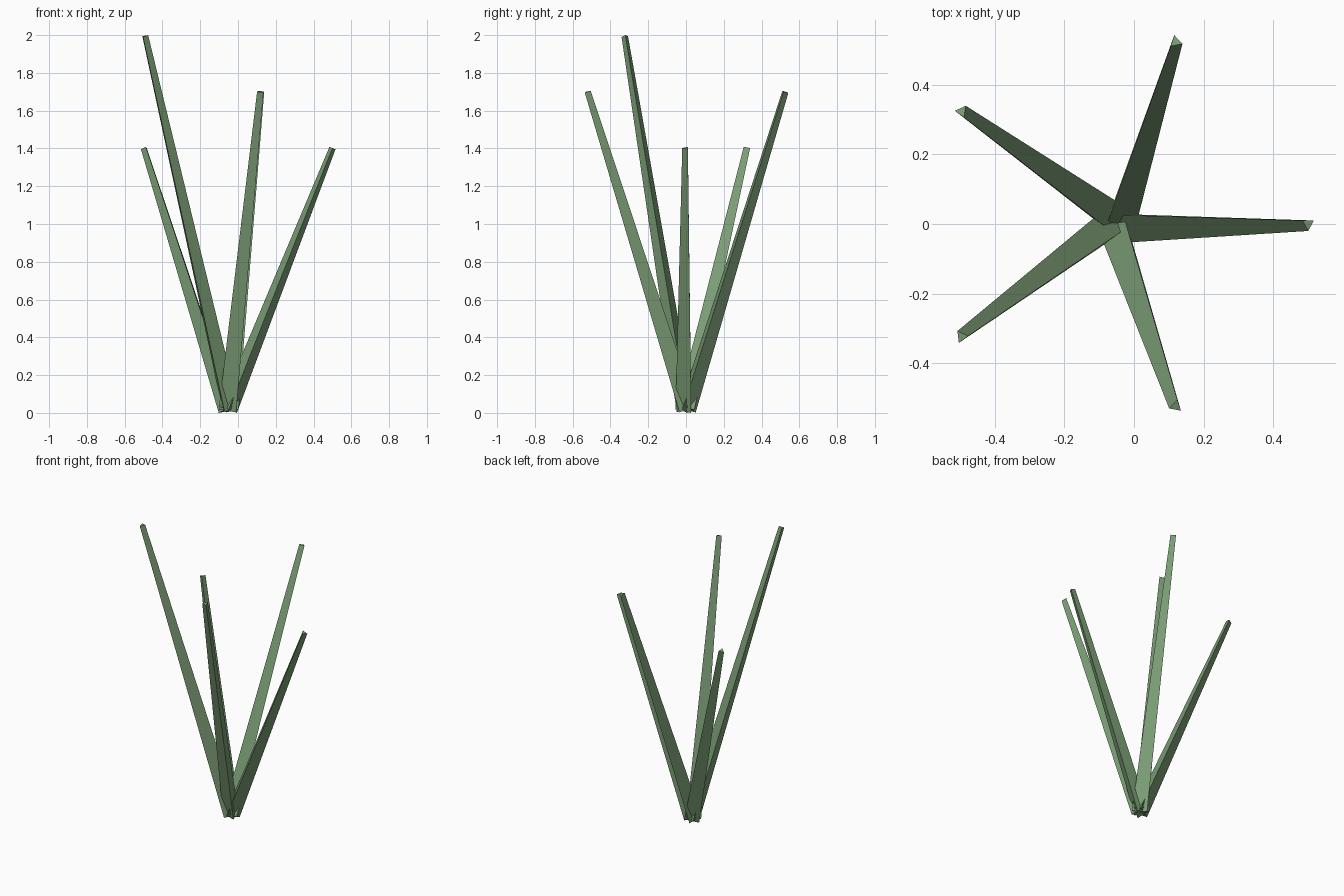
import bpy, bmesh, math
from mathutils import Matrix, Vector

if "Cube" in bpy.data.objects:
    bpy.data.objects.remove(bpy.data.objects["Cube"])

green = bpy.data.materials.new("leaf_green")
green.diffuse_color = (0.20, 0.34, 0.18, 1)
green.use_nodes = True
green.node_tree.nodes["Principled BSDF"].inputs["Base Color"].default_value = green.diffuse_color

BASE = Vector((-0.05, 0, 0.0176))
SPREAD = 0.55


def blade(name, angle, top):
    """Three-sided tapered blade leaning outwards from the shared base."""
    lean = Vector((SPREAD, 0, top - BASE.z))
    tilt = math.atan2(lean.x, lean.z)
    bm = bmesh.new()
    rings = []
    for radius, height in ((0.055, 0), (0.02, lean.length)):
        rings.append([bm.verts.new((radius * math.cos(math.radians(a)),
                                    radius * math.sin(math.radians(a)), height))
                      for a in (30, 150, 270)])
    low, high = rings
    bm.faces.new(low[::-1])
    bm.faces.new(high)
    for i in range(3):
        j = (i + 1) % 3
        bm.faces.new((low[i], low[j], high[j], high[i]))
    # lean the blade outwards, then turn it to its place in the fan
    bm.transform(Matrix.Translation(BASE) @ Matrix.Rotation(angle, 4, 'Z')
                 @ Matrix.Rotation(tilt, 4, 'Y'))
    mesh = bpy.data.meshes.new(name)
    bm.to_mesh(mesh)
    bm.free()
    mesh.materials.append(green)
    bpy.context.collection.objects.link(bpy.data.objects.new(name, mesh))


# Five blades around the base
for i, top in enumerate((1.402, 1.70, 1.402, 1.995, 1.70)):
    blade(f"grass_blade_{i + 1}", math.tau * i / 5, top)
